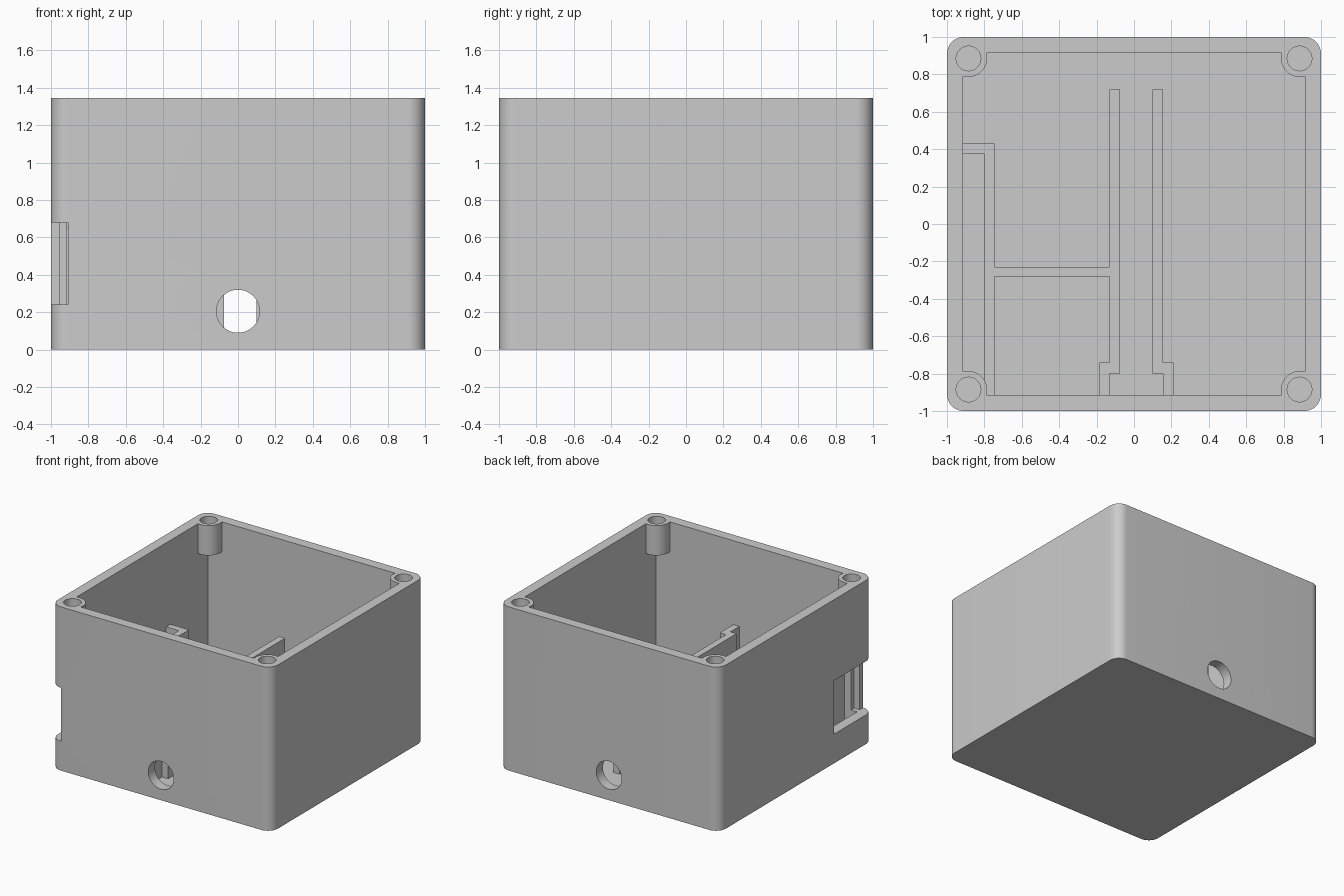
import bpy, bmesh, math

cube = bpy.data.objects.get("Cube")
if cube:
    bpy.data.objects.remove(cube, do_unlink=True)

HEIGHT, FLOOR, RIB_TOP = 1.345, 0.08, 0.655
INNER = 0.915

grey = bpy.data.materials.new("light grey plastic")
grey.use_nodes = True
colour = (0.6, 0.6, 0.6, 1)
grey.diffuse_color = colour
grey.node_tree.nodes["Principled BSDF"].inputs["Base Color"].default_value = colour


def prism(name, outline, z0, z1):
    """Extrude a closed xy outline from z0 to z1."""
    bm = bmesh.new()
    face = bm.faces.new([bm.verts.new((x, y, z0)) for x, y in outline])
    moved = bmesh.ops.extrude_face_region(bm, geom=[face])["geom"]
    verts = [v for v in moved if isinstance(v, bmesh.types.BMVert)]
    bmesh.ops.translate(bm, verts=verts, vec=(0, 0, z1 - z0))
    bmesh.ops.recalc_face_normals(bm, faces=bm.faces)
    mesh = bpy.data.meshes.new(name)
    bm.to_mesh(mesh)
    bm.free()
    mesh.materials.append(grey)
    obj = bpy.data.objects.new(name, mesh)
    bpy.context.collection.objects.link(obj)
    return obj


def rect(x0, x1, y0, y1):
    return [(x0, y0), (x1, y0), (x1, y1), (x0, y1)]


def arc(cx, cy, r, start, sweep, steps):
    return [(cx + r * math.cos(start + sweep * i / steps),
             cy + r * math.sin(start + sweep * i / steps)) for i in range(steps + 1)]


def circle(cx, cy, r, steps=48):
    return arc(cx, cy, r, 0, math.tau, steps)[:-1]


def combine(target, other, operation):
    """Apply a boolean to the target and discard the other object."""
    mod = target.modifiers.new("boolean", 'BOOLEAN')
    mod.operation, mod.solver, mod.object = operation, 'EXACT', other
    bpy.context.view_layer.objects.active = target
    bpy.ops.object.modifier_apply(modifier=mod.name)
    bpy.data.objects.remove(other, do_unlink=True)


# Outer case with rounded upright corners, hollowed out
R = 0.09
corners = [(1, 1), (-1, 1), (-1, -1), (1, -1)]
outline = []
for i, (sx, sy) in enumerate(corners):
    outline += arc(sx * (1 - R), sy * (1 - R), R, i * math.pi / 2, math.pi / 2, 12)
case = prism("case", outline, 0, HEIGHT)
cavity = prism("cavity", rect(-INNER, INNER, -INNER, INNER), FLOOR, HEIGHT + 0.1)
combine(case, cavity, 'DIFFERENCE')

# Screw bosses in the top corners
for sx, sy in corners:
    combine(case, prism("boss", circle(sx * 0.89, sy * 0.89, 0.105), 1.1, HEIGHT), 'UNION')
for sx, sy in corners:
    hole = prism("screw_hole", circle(sx * 0.885, sy * 0.885, 0.066), 1.14, HEIGHT + 0.1)
    combine(case, hole, 'DIFFERENCE')

# Round cable hole through front and back walls
bore = prism("cable_hole", circle(0, 0, 0.115), -1.2, 1.2)
bore.rotation_euler.x = math.pi / 2
bore.location.z = 0.205
bpy.context.view_layer.update()
combine(case, bore, 'DIFFERENCE')

# Corner window with a wider pocket behind it
for area in (rect(-1.1, -0.91, -1.1, -0.49), rect(-0.955, -0.86, -0.955, -0.44)):
    combine(case, prism("window", area, 0.24, 0.68), 'DIFFERENCE')

# Compartment wall along the right side, closed at its back end
S = INNER + 0.02
prism("compartment_wall", [(-0.8, -S), (-0.745, -S), (-0.745, 0.43), (-S, 0.43),
                           (-S, 0.375), (-0.8, 0.375)], FLOOR - 0.02, RIB_TOP)

# Rib joining the compartment to the guide rail
prism("divider_rib", rect(-0.75, -0.125, -0.28, -0.23), FLOOR - 0.02, RIB_TOP)

# Two mirrored guide rails, each jogging outward at the front wall
MID = 0.0125
rail = [(0.0875, -0.8), (0.1425, -0.8), (0.1425, -S), (0.1975, -S),
        (0.1975, -0.74), (0.1425, -0.74), (0.1425, 0.72), (0.0875, 0.72)]
for name, side in (("left_guide_rail", 1), ("right_guide_rail", -1)):
    prism(name, [(MID + side * x, y) for x, y in rail], FLOOR - 0.02, RIB_TOP)

# Smooth the rounded surfaces while keeping edges sharp
bpy.ops.object.select_all(action='DESELECT')
case.select_set(True)
bpy.context.view_layer.objects.active = case
bpy.ops.object.shade_smooth_by_angle(angle=math.radians(30))
